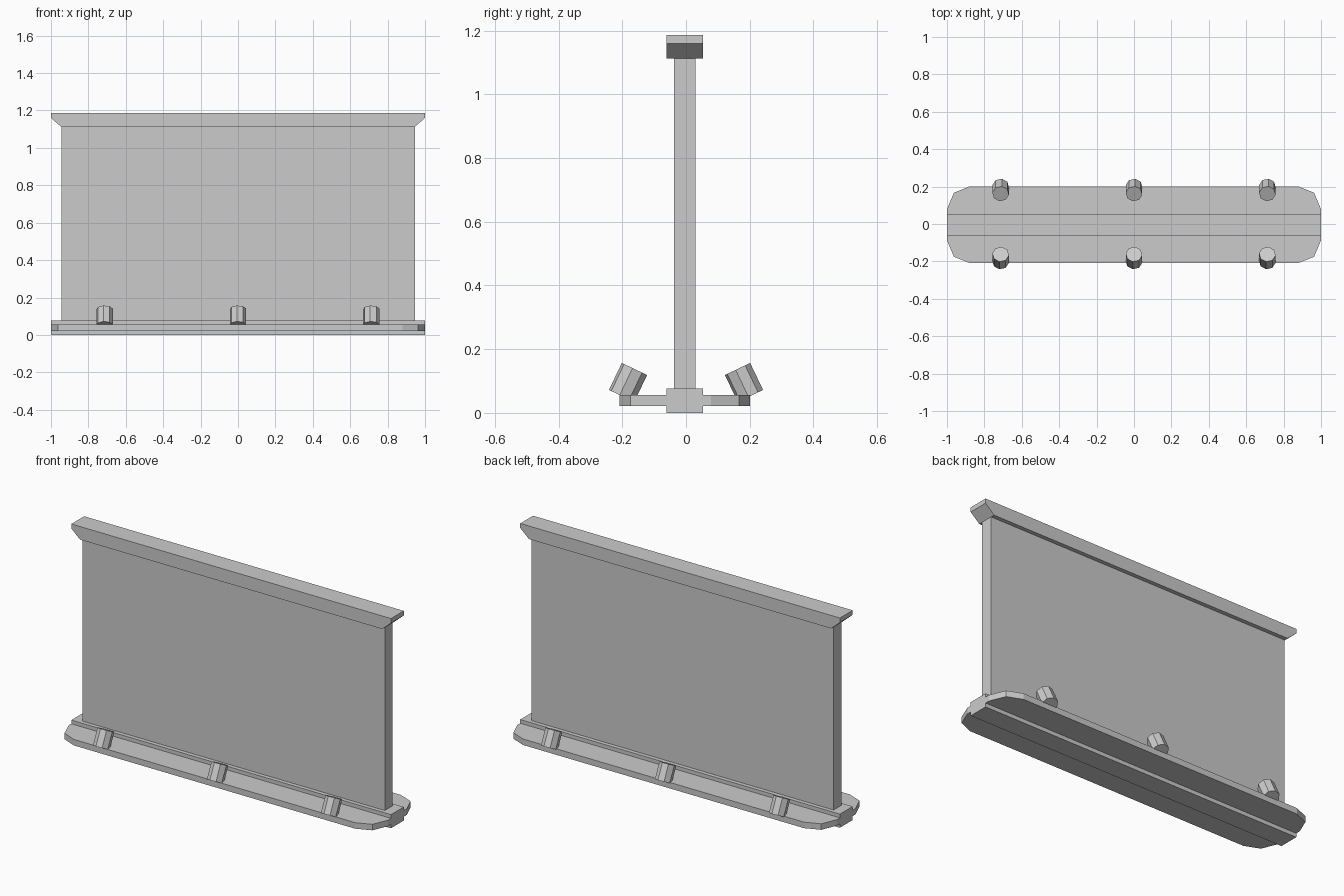
import bpy, bmesh
from math import radians
from mathutils import Matrix

if "Cube" in bpy.data.objects:
    bpy.data.objects.remove(bpy.data.objects["Cube"])

YC = -0.004  # centre line of the sign body


def finish(name, bm):
    bmesh.ops.recalc_face_normals(bm, faces=bm.faces)
    me = bpy.data.meshes.new(name)
    bm.to_mesh(me)
    bm.free()
    ob = bpy.data.objects.new(name, me)
    bpy.context.collection.objects.link(ob)
    return ob


def extrude(name, points, vec):
    bm = bmesh.new()
    face = bm.faces.new([bm.verts.new(p) for p in points])
    ext = bmesh.ops.extrude_face_region(bm, geom=[face], use_keep_orig=True)
    bmesh.ops.translate(bm, vec=vec, verts=[
        v for v in ext["geom"] if isinstance(v, bmesh.types.BMVert)])
    return finish(name, bm)


def slab(name, hx, hy, z0, z1):
    pts = [(-hx, YC - hy, z0), (hx, YC - hy, z0), (hx, YC + hy, z0), (-hx, YC + hy, z0)]
    return extrude(name, pts, (0, 0, z1 - z0))


# Display panel and the beam it stands on
slab("panel", 0.945, 0.034, 0.07, 1.115)
slab("base_beam", 1.0, 0.057, 0.0, 0.077)

# Base plate with rounded corners
corner = [(1.0, 0.083), (0.963, 0.171), (0.879, 0.205)]
outline = (corner + [(-x, y) for x, y in reversed(corner)]
           + [(-x, -y) for x, y in corner] + [(x, -y) for x, y in reversed(corner)])
extrude("base_plate", [(x, y + YC, 0.022) for x, y in outline], (0, 0, 0.034))

# Top rail with sloping lower corners
half = [(0.945, 1.112), (1.0, 1.16), (1.0, 1.186)]
rail = half + [(-x, z) for x, z in reversed(half)]
extrude("top_rail", [(x, YC - 0.057, z) for x, z in rail], (0, 0.114, 0))

# Tilted octagonal lamps, three on each side
for side, turn in (("front", 0), ("back", 180)):
    for i, x in enumerate((-0.713, 0, 0.713)):
        bm = bmesh.new()
        m = (Matrix.Translation((x, 0, 0)) @ Matrix.Rotation(radians(turn), 4, 'Z')
             @ Matrix.Translation((0, -0.182, 0.0955))
             @ Matrix.Rotation(radians(-25.5), 4, 'X')
             @ Matrix.Rotation(radians(36.5), 4, 'Z'))
        bmesh.ops.create_cone(bm, cap_ends=True, segments=8, radius1=0.0445,
                              radius2=0.0445, depth=0.094, matrix=m)
        finish(f"{side}_lamp_{i + 1}", bm)
